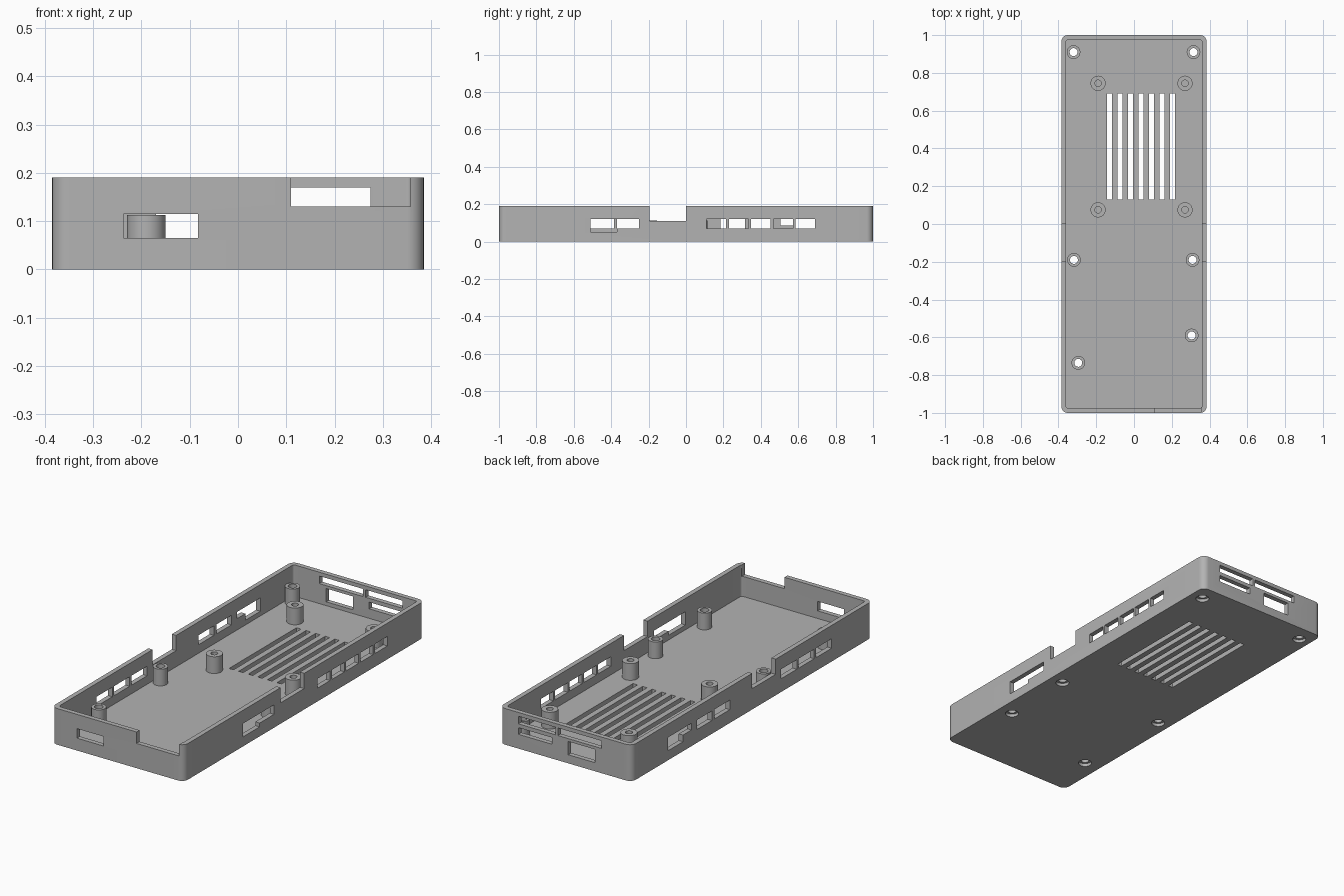
import bpy, bmesh, math
from mathutils import Matrix, Vector

cube = bpy.data.objects.get("Cube")
if cube:
    bpy.data.objects.remove(cube, do_unlink=True)

WIDTH, LENGTH, HEIGHT = 0.77, 2.0, 0.19
WALL, FLOOR, POST_TOP = 0.025, 0.025, 0.113
HX, HY = WIDTH / 2, LENGTH / 2

grey = bpy.data.materials.new("plain grey plastic")
grey.use_nodes = True
colour = (0.45, 0.45, 0.45, 1)
grey.diffuse_color = colour
grey.node_tree.nodes["Principled BSDF"].inputs["Base Color"].default_value = colour


def finish(name, bm):
    bmesh.ops.recalc_face_normals(bm, faces=bm.faces)
    mesh = bpy.data.meshes.new(name)
    bm.to_mesh(mesh)
    bm.free()
    mesh.materials.append(grey)
    obj = bpy.data.objects.new(name, mesh)
    bpy.context.collection.objects.link(obj)
    return obj


def add_box(bm, x, y, z):
    lo, hi = Vector((x[0], y[0], z[0])), Vector((x[1], y[1], z[1]))
    place = Matrix.Translation((lo + hi) / 2) @ Matrix.Diagonal((*(hi - lo), 1))
    return bmesh.ops.create_cube(bm, size=1, matrix=place)["verts"]


def add_cylinder(bm, x, y, radius, z):
    bmesh.ops.create_cone(bm, cap_ends=True, segments=32, radius1=radius, radius2=radius,
                          depth=z[1] - z[0],
                          matrix=Matrix.Translation((x, y, (z[0] + z[1]) / 2)))


def rounded_block(name, hx, hy, z, radius):
    bm = bmesh.new()
    add_box(bm, (-hx, hx), (-hy, hy), z)
    upright = [e for e in bm.edges if abs(e.verts[0].co.z - e.verts[1].co.z) > 0.01]
    bmesh.ops.bevel(bm, geom=upright, offset=radius, segments=8, profile=0.5, affect='EDGES')
    return finish(name, bm)


def cut(target, cutter):
    mod = target.modifiers.new("cut", 'BOOLEAN')
    mod.operation, mod.solver, mod.object = 'DIFFERENCE', 'EXACT', cutter
    mod.use_self = True
    bpy.context.view_layer.objects.active = target
    bpy.ops.object.modifier_apply(modifier=mod.name)
    bpy.data.objects.remove(cutter, do_unlink=True)


def smooth(obj):
    bpy.ops.object.select_all(action='DESELECT')
    obj.select_set(True)
    bpy.context.view_layer.objects.active = obj
    bpy.ops.object.shade_smooth_by_angle(angle=math.radians(30))


# Open tray
tray = rounded_block("tray", HX, HY, (0, HEIGHT), 0.035)
cut(tray, rounded_block("cavity", HX - WALL, HY - WALL, (FLOOR, 0.3), 0.012))

# Wall openings: spans along each wall, with heights
RIM = 0.3
PORT = (0.07, 0.12)
pitch = 0.119
positive_side = [((-0.195, 0.0), (0.11, RIM)), ((-0.51, -0.37), (0.05, 0.12)),
                 ((-0.38, -0.25), PORT)]
positive_side += [((0.11 + i * pitch, 0.215 + i * pitch), PORT) for i in range(5)]
negative_side = [((-0.195, 0.0), (0.11, RIM)), ((0.505, 0.59), (0.085, 0.12)),
                 ((0.575, 0.70), (0.05, 0.12)), ((0.185, 0.315), PORT), ((0.335, 0.46), PORT)]
negative_side += [((-0.66 + i * 0.145, -0.53 + i * 0.145), PORT) for i in range(3)]
front_wall = [((-0.237, -0.083), (0.065, 0.115)), ((0.11, 0.357), (0.13, RIM))]
back_wall = [((-0.21, 0.045), (0.13, 0.17)), ((0.06, 0.275), (0.13, 0.17)),
             ((-0.17, -0.015), (0.045, 0.115)), ((0.08, 0.275), (0.075, 0.11))]

bm = bmesh.new()
for side, openings in ((1, positive_side), (-1, negative_side)):
    across = sorted((side * (HX - WALL - 0.008), side * (HX + 0.03)))
    for span, z in openings:
        add_box(bm, across, span, z)
for side, openings in ((-1, front_wall), (1, back_wall)):
    across = sorted((side * (HY - WALL - 0.008), side * (HY + 0.03)))
    for span, z in openings:
        add_box(bm, span, across, z)
cut(tray, finish("wall_openings", bm))

# Floor vents
bm = bmesh.new()
for i in range(7):
    x = -0.13 + i * 0.0557
    add_box(bm, (x - 0.013, x + 0.013), (0.13, 0.69), (-0.1, 0.1))
cut(tray, finish("vent_slots", bm))

# Screw holes with recesses under the floor
screw_spots = [(-0.32, 0.91), (0.315, 0.91), (-0.318, -0.19), (0.31, -0.19),
               (-0.295, -0.735), (0.305, -0.59)]
for radius, z in ((0.021, (-0.1, 0.1)), (0.033, (-0.1, 0.016))):
    bm = bmesh.new()
    for x, y in screw_spots:
        add_cylinder(bm, x, y, radius, z)
    cut(tray, finish("screw_holes", bm))
smooth(tray)


# Standing posts
def post(name, x, y, radius, hole, hole_bottom):
    bm = bmesh.new()
    add_cylinder(bm, x, y, radius, (FLOOR - 0.001, POST_TOP))
    obj = finish(name, bm)
    bm = bmesh.new()
    add_cylinder(bm, x, y, hole, (hole_bottom, 0.2))
    cut(obj, finish("post_hole", bm))
    smooth(obj)


for i, (x, y) in enumerate(screw_spots):
    post(f"screw_post_{i + 1}", x, y, 0.036, 0.021, -0.1)
for i, (x, y) in enumerate((x, y) for x in (-0.19, 0.27) for y in (0.075, 0.745)):
    post(f"board_post_{i + 1}", x, y, 0.04, 0.017, 0.04)
